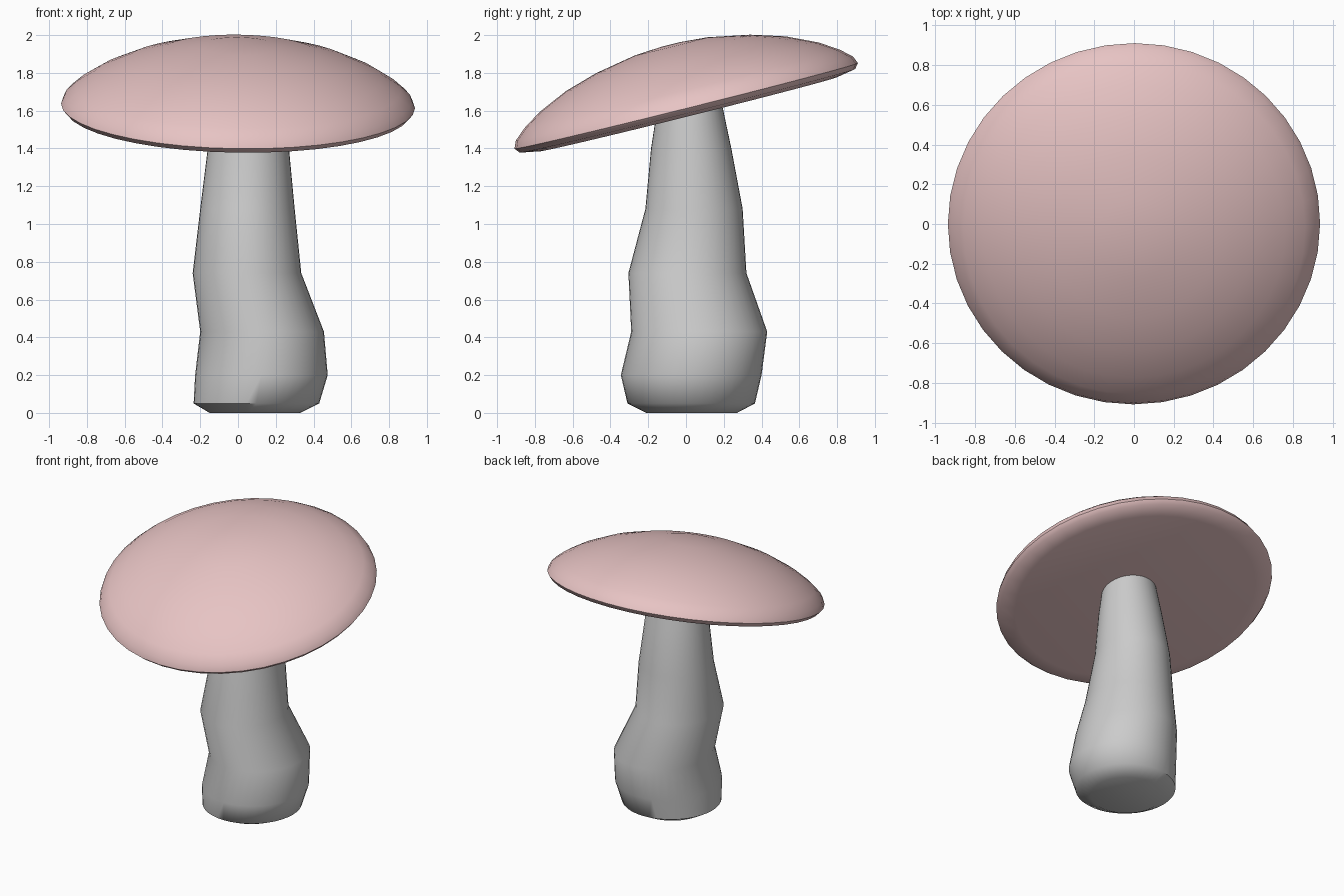
import bpy, bmesh, math

if "Cube" in bpy.data.objects:
    bpy.data.objects.remove(bpy.data.objects["Cube"])


def build(name, rings):
    """Skin a stack of elliptical rings (cx, cy, rx, ry, z); ends are capped."""
    bm = bmesh.new()
    n = 40
    loops = []
    for cx, cy, rx, ry, z in rings:
        loops.append([bm.verts.new((cx + rx * math.cos(2 * math.pi * i / n),
                                    cy + ry * math.sin(2 * math.pi * i / n), z))
                      for i in range(n)])
    for a, b in zip(loops, loops[1:]):
        for i in range(n):
            j = (i + 1) % n
            bm.faces.new((a[i], a[j], b[j], b[i]))
    bm.faces.new(list(reversed(loops[0])))
    bm.faces.new(loops[-1])
    me = bpy.data.meshes.new(name)
    bm.to_mesh(me)
    bm.free()
    ob = bpy.data.objects.new(name, me)
    bpy.context.collection.objects.link(ob)
    bpy.context.view_layer.objects.active = ob
    ob.select_set(True)
    bpy.ops.object.shade_smooth_by_angle(angle=math.radians(50))
    ob.select_set(False)
    return ob


# Stem: z, min x, max x, min y, max y
stem = [(0, -.15, .33, -.21, .27), (.05, -.235, .43, -.31, .365),
        (.2, -.227, .475, -.345, .40), (.43, -.2, .455, -.29, .43),
        (.74, -.24, .335, -.305, .32), (1.08, -.2, .3, -.215, .3),
        (1.4, -.16, .27, -.185, .24), (1.66, -.12, .235, -.145, .185)]
build("stem", [((a + b) / 2, (c + d) / 2, (b - a) / 2, (d - c) / 2, z)
               for z, a, b, c, d in stem])

# Cap: shallow dome with rounded rim and flat underside, tilted towards the front
profile = [(.815, -.05), (.915, -.032), (.937, -.005), (.92, .035), (.86, .088),
           (.76, .152), (.6, .225), (.42, .279), (.2, .32), (.06, .33)]
cap = build("cap", [(0, 0, r, r, z) for r, z in profile])
cap.location = (0, 0, 1.63)
cap.rotation_euler = (math.radians(14), math.radians(.8), 0)

mat = bpy.data.materials.new("cap_pink")
mat.diffuse_color = (.8, .55, .55, 1)
mat.use_nodes = True
mat.node_tree.nodes["Principled BSDF"].inputs["Base Color"].default_value = mat.diffuse_color
cap.data.materials.append(mat)
